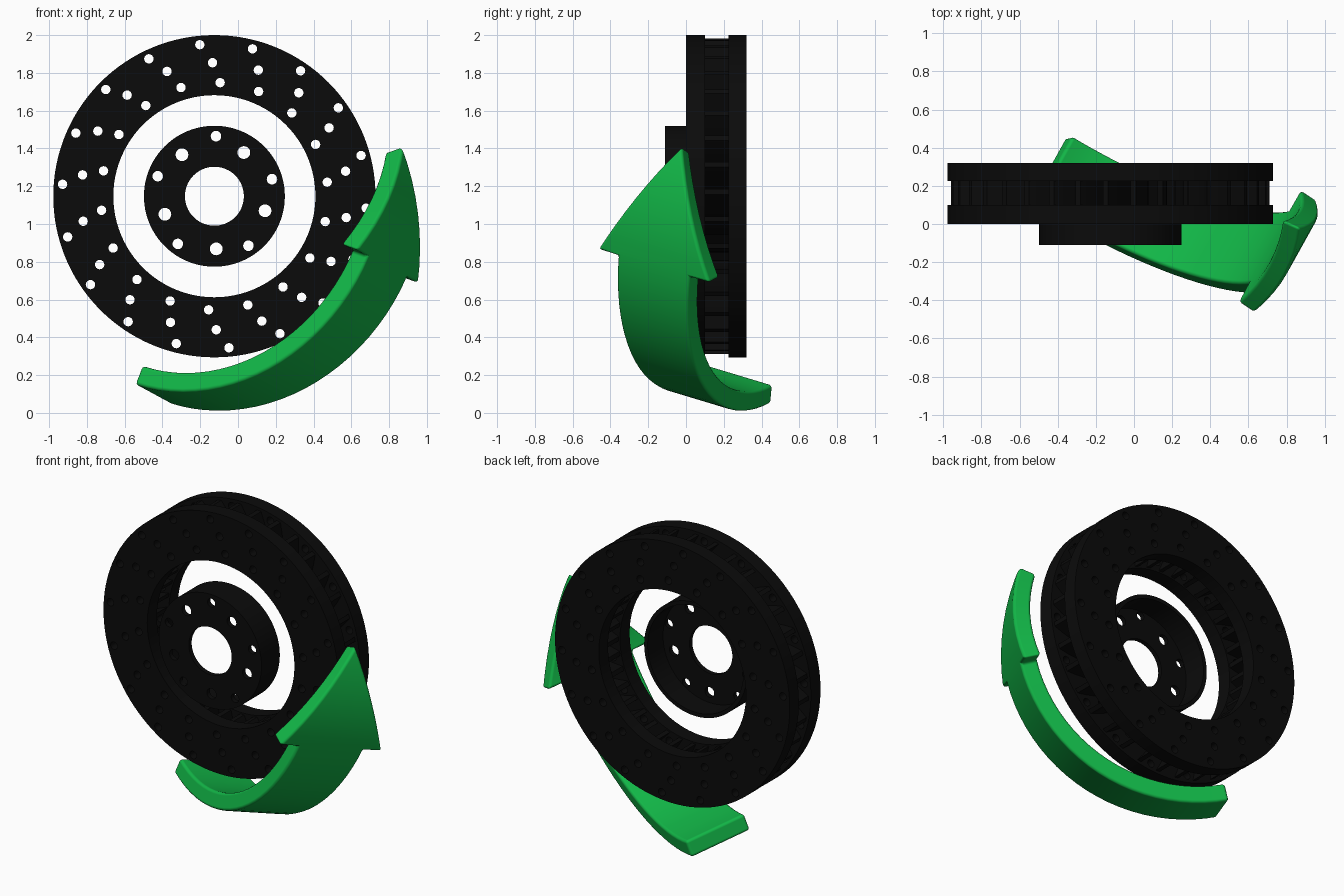
import bpy, bmesh, math
from mathutils import Vector

if "Cube" in bpy.data.objects:
    bpy.data.objects.remove(bpy.data.objects["Cube"])

CX, CZ = -0.125, 1.147          # axle position


def material(name, rgb):
    m = bpy.data.materials.new(name)
    m.diffuse_color = (*rgb, 1)
    m.use_nodes = True
    m.node_tree.nodes["Principled BSDF"].inputs["Base Color"].default_value = m.diffuse_color
    return m


BLACK = material("black_iron", (0.0033, 0.0033, 0.0033))
GREEN = material("green", (0.006, 0.47, 0.063))


def polar(r, deg):
    return r * math.cos(math.radians(deg)), r * math.sin(math.radians(deg))


def circle(r, n, c=(0, 0)):
    return [(c[0] + r * math.cos(2 * math.pi * i / n),
             c[1] + r * math.sin(2 * math.pi * i / n)) for i in range(n)]


def plate(name, y0, y1, loops):
    """Flat plate from closed outlines (holes included), extruded along y."""
    cu = bpy.data.curves.new(name, 'CURVE')
    cu.dimensions = '2D'
    cu.fill_mode = 'BOTH'
    cu.extrude = (y1 - y0) / 2
    for pts in loops:
        s = cu.splines.new('POLY')
        s.points.add(len(pts) - 1)
        for p, (x, z) in zip(s.points, pts):
            p.co = (x, z, 0, 1)
        s.use_cyclic_u = True
    ob = bpy.data.objects.new(name, cu)
    bpy.context.collection.objects.link(ob)
    ob.location = (CX, (y0 + y1) / 2, CZ)
    ob.rotation_euler = (math.pi / 2, 0, 0)
    bpy.ops.object.select_all(action='DESELECT')
    ob.select_set(True)
    bpy.context.view_layer.objects.active = ob
    bpy.ops.object.convert(target='MESH')
    ob = bpy.context.object
    bm = bmesh.new()
    bm.from_mesh(ob.data)
    bmesh.ops.remove_doubles(bm, verts=bm.verts, dist=1e-5)
    bmesh.ops.recalc_face_normals(bm, faces=bm.faces)
    bm.to_mesh(ob.data)
    bm.free()
    ob.data.materials.clear()
    ob.data.materials.append(BLACK)
    bpy.ops.object.shade_smooth_by_angle(angle=math.radians(30))
    return ob


# Two drilled friction rings, 18 swept rows of three holes
ring = [circle(0.853, 128), circle(0.535, 96)]
for k in range(18):
    for r, a in ((0.806, 95.5), (0.707, 90.8), (0.602, 87.1)):
        ring.append(circle(0.025, 16, polar(r, a + 20 * k)))
plate("front_friction_ring", 0.0, 0.10, ring)
plate("back_friction_ring", 0.225, 0.32, ring)

# Swept cooling vanes between the rings
vanes = []
for k in range(36):
    left, right = [], []
    for i in range(6):
        r = 0.545 + 0.29 * i / 5
        a = 87.1 + (r - 0.602) * 41 + 5 + 10 * k
        w = math.degrees(0.014 / r)
        left.append(polar(r, a + w))
        right.append(polar(r, a - w))
    vanes.append(left + right[::-1])
plate("cooling_vanes", 0.10, 0.225, vanes)

# Hub: thin drilled flange plus cylindrical wall
hub = [circle(0.373, 96), circle(0.156, 64)]
for k in range(5):
    hub.append(circle(0.028, 20, polar(0.318, 88.5 + 72 * k)))
    hub.append(circle(0.034, 20, polar(0.279, 56 + 72 * k)))
plate("hub_flange", -0.11, -0.08, hub)
plate("hub_wall", -0.08, 0.08, [circle(0.373, 96), circle(0.348, 96)])

# Rotation arrow: an arrow outline wrapped on a tilted cylinder
A = Vector((0.47, 0.845, -0.255)).normalized()
E1 = Vector((A.y, -A.x, 0)).normalized()
E2 = A.cross(E1)
if E2.z < 0:
    E2 = -E2
R_OUT, R_IN = 1.067, 0.96
TAIL, BARB, TIP = -106, -17.5, 18.5


def wrap(deg, a, r):
    u, v = polar(r, deg)
    return E1 * (u - 0.24) + E2 * (v + 1.13) + A * a


NS, NH = 22, 8
left, right = [], []            # outline points (angle, sideways offset)
for i in range(NS + 1):
    f = i / NS
    t, c, h = TAIL + (BARB - TAIL) * f, 0.03 * f, 0.2 + 0.025 * f
    left.append((t, c - h))
    right.append((t, c + h))
for i in range(NH):
    f = i / NH
    t = BARB + (TIP - BARB) * f
    left.append((t, 0.03 - 0.35 * (1 - f)))
    right.append((t, 0.03 + 0.35 * (1 - f)))
n = len(left)
outline = left + [(TIP, 0.03)] + right[::-1]
N = len(outline)


def R(i):                       # index of right-hand point i
    return N - 1 - i


faces = [[i, i + 1, R(i + 1), R(i)] for i in range(NS)]
b = NS + 1                      # first head station
faces.append([NS, b, b + 1, R(b + 1), R(b), R(NS)])
faces += [[i, i + 1, R(i + 1), R(i)] for i in range(b + 1, n - 1)]
faces.append([n - 1, n, R(n - 1)])

bm = bmesh.new()
outer = [bm.verts.new(wrap(t, a, R_OUT)) for t, a in outline]
inner = [bm.verts.new(wrap(t, a, R_IN)) for t, a in outline]
for f in faces:
    bm.faces.new([outer[i] for i in f])
    bm.faces.new([inner[i] for i in reversed(f)])
for i in range(N):
    j = (i + 1) % N
    bm.faces.new([outer[j], outer[i], inner[i], inner[j]])
bmesh.ops.recalc_face_normals(bm, faces=bm.faces)
for f in bm.faces:
    f.smooth = True
me = bpy.data.meshes.new("rotation_arrow")
bm.to_mesh(me)
bm.free()
me.materials.append(GREEN)
arrow = bpy.data.objects.new("rotation_arrow", me)
bpy.context.collection.objects.link(arrow)
bev = arrow.modifiers.new("soft_edges", 'BEVEL')
bev.width = 0.018
bev.segments = 3
bev.limit_method = 'ANGLE'
bev.angle_limit = math.radians(35)
bev.harden_normals = True
